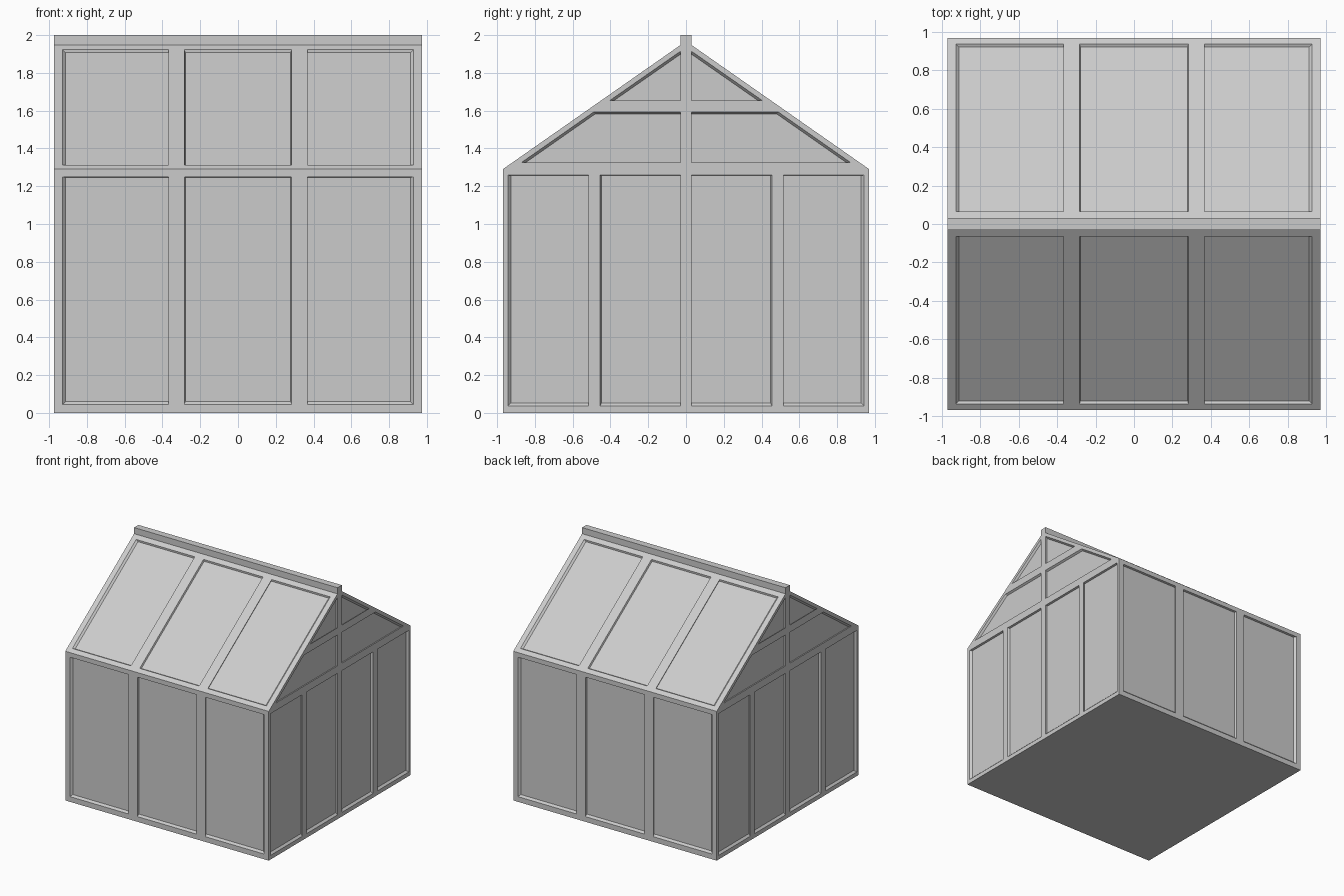
import bpy, bmesh
from mathutils import Vector

if "Cube" in bpy.data.objects:
    bpy.data.objects.remove(bpy.data.objects["Cube"])

W, D = 0.973, 0.97          # half width (x) and half depth (y)
EAVE, TOP = 1.29, 1.947     # wall height and start of the ridge beam
RIDGE = 0.03                # half thickness of the ridge beam
CENTRE = Vector((0, 0, 1))  # recesses taper toward this point


def make_object(name, loops):
    """Make closed solids, each given as a pair of matching end loops."""
    bm = bmesh.new()
    for a, b in loops:
        va = [bm.verts.new(p) for p in a]
        vb = [bm.verts.new(p) for p in b]
        bm.faces.new(va)
        bm.faces.new(vb[::-1])
        n = len(va)
        for i in range(n):
            j = (i + 1) % n
            bm.faces.new((va[j], va[i], vb[i], vb[j]))
    bmesh.ops.recalc_face_normals(bm, faces=bm.faces)
    me = bpy.data.meshes.new(name)
    bm.to_mesh(me)
    bm.free()
    ob = bpy.data.objects.new(name, me)
    bpy.context.collection.objects.link(ob)
    return ob


def taper(poly, s0, s1):
    """Two copies of an opening scaled about the centre of the house."""
    return [[CENTRE + (Vector(p) - CENTRE) * s for p in poly] for s in (s0, s1)]


def extrude_x(profile):
    return [[(x, y, z) for y, z in profile] for x in (-W, W)]


def rect(a0, a1, b0, b1):
    return [(a0, b0), (a1, b0), (a1, b1), (a0, b1)]


def roof_z(y):
    return EAVE + (D - y) * (TOP - EAVE) / (D - RIDGE)


# Openings in the long walls, roof slopes and gable ends
walls, roofs, gables = [], [], []
for s in (-1, 1):
    for x0, x1 in ((-0.928, -0.368), (-0.284, 0.284), (0.368, 0.928)):
        walls.append([(x, s * D, z) for x, z in rect(x0, x1, 0.045, 1.25)])
        roofs.append([(x, s * y, roof_z(y)) for x, y in rect(x0, x1, 0.065, 0.937)])
    gable_shapes = [
        rect(0.03, 0.455, 0.036, 1.26),
        rect(0.515, 0.943, 0.036, 1.26),
        [(0.03, 1.325), (0.872, 1.325), (0.49, 1.592), (0.03, 1.592)],
        [(0.03, 1.655), (0.402, 1.655), (0.03, 1.914)],
    ]
    for shape in gable_shapes:
        for m in (-1, 1):
            gables.append([(s * W, m * y, z) for y, z in shape])

# Frame: house-shaped prism with the openings cut in
frame = make_object("frame", [extrude_x(
    [(-D, 0), (D, 0), (D, EAVE), (RIDGE, TOP), (-RIDGE, TOP), (-D, EAVE)])])
cutter = make_object("opening_cutter",
                     [taper(p, 1.01, 0.97) for p in walls + roofs + gables])
cutter.hide_render = True
mod = frame.modifiers.new("openings", 'BOOLEAN')
mod.operation = 'DIFFERENCE'
mod.solver = 'EXACT'
mod.object = cutter
bpy.context.view_layer.objects.active = frame
bpy.ops.object.modifier_apply(modifier=mod.name)
bpy.data.objects.remove(cutter)

# Ridge beam
make_object("ridge_beam", [extrude_x(rect(-RIDGE, RIDGE, TOP, 2.0))])

# Panes set back in the openings
for name, polys in (("wall_panes", walls), ("roof_panes", roofs), ("gable_panes", gables)):
    make_object(name, [taper(p, 0.983, 0.97) for p in polys])
